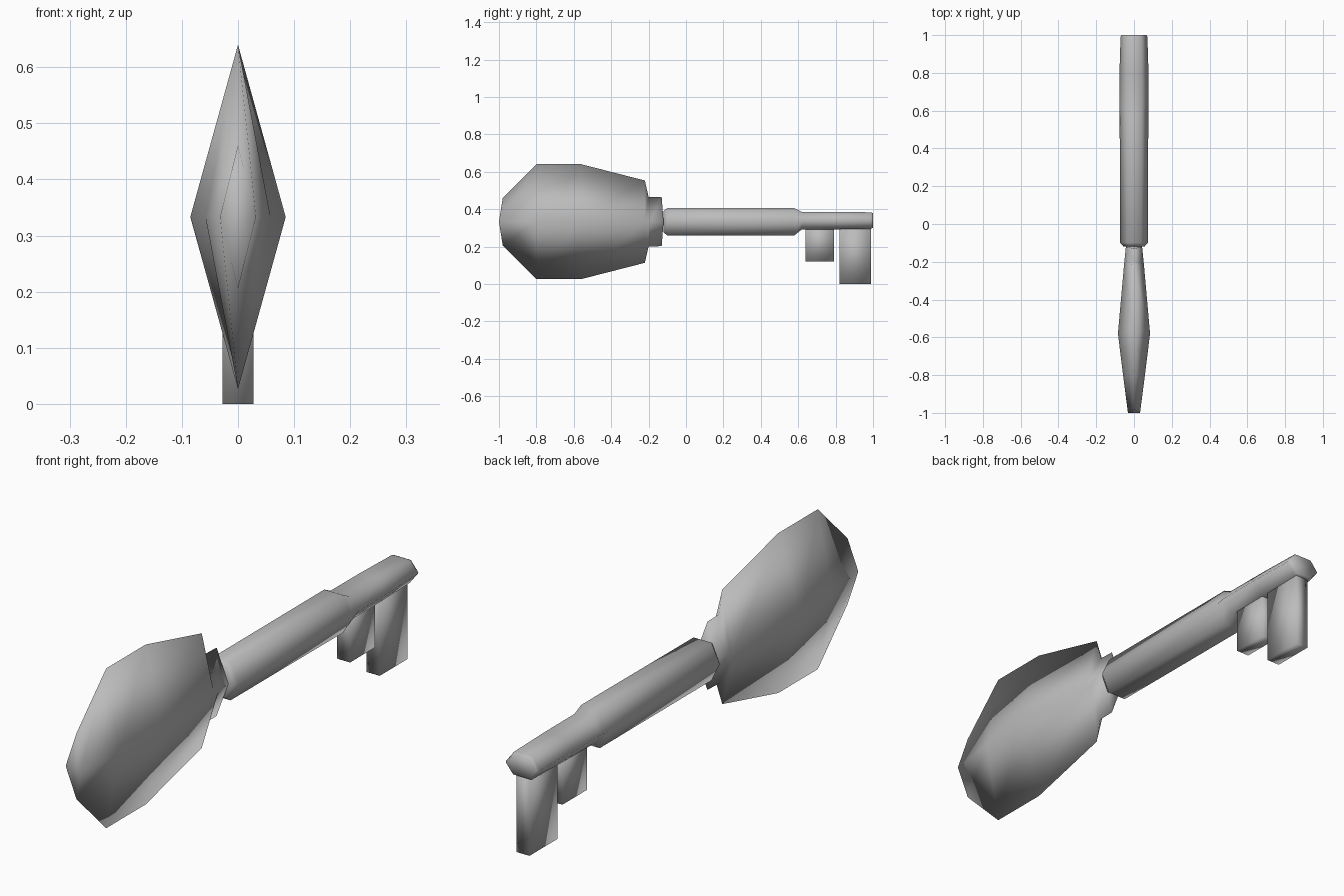
import bpy
import bmesh

cube = bpy.data.objects.get("Cube")
if cube:
    bpy.data.objects.remove(cube)

# Single metal colour
metal = bpy.data.materials.new("grey_metal")
metal.use_nodes = True
grey = (0.5, 0.5, 0.5, 1)
metal.diffuse_color = grey
metal.node_tree.nodes["Principled BSDF"].inputs["Base Color"].default_value = grey


def loft(name, rings):
    """Skin a list of equal-sized point rings and cap both ends."""
    bm = bmesh.new()
    loops = [[bm.verts.new(p) for p in ring] for ring in rings]
    n = len(loops[0])
    for a, b in zip(loops, loops[1:]):
        for i in range(n):
            j = (i + 1) % n
            bm.faces.new((a[i], a[j], b[j], b[i]))
    bm.faces.new(loops[0])
    bm.faces.new(loops[-1])
    bmesh.ops.recalc_face_normals(bm, faces=bm.faces)
    mesh = bpy.data.meshes.new(name)
    bm.to_mesh(mesh)
    bm.free()
    mesh.materials.append(metal)
    mesh.shade_smooth()
    obj = bpy.data.objects.new(name, mesh)
    bpy.context.collection.objects.link(obj)
    return obj


AXIS_Z = 0.333


def diamond(y_side, y_tip, half_w, half_h):
    return [(half_w, y_side, AXIS_Z), (0, y_tip, AXIS_Z + half_h),
            (-half_w, y_side, AXIS_Z), (0, y_tip, AXIS_Z - half_h)]


def hexagon(y, half_w, low, high):
    mid, flat = (low + high) / 2, half_w * 0.52
    return [(half_w, y, mid), (flat, y, high), (-flat, y, high),
            (-half_w, y, mid), (-flat, y, low), (flat, y, low)]


# Bow with its stepped collar
loft("bow", [diamond(*s) for s in (
    (-1.0, -0.98, 0.032, 0.127),
    (-0.8, -0.8, 0.058, 0.307),
    (-0.58, -0.56, 0.085, 0.307),
    (-0.22, -0.22, 0.053, 0.22),
    (-0.19, -0.2, 0.05, 0.133),
    (-0.12, -0.13, 0.043, 0.131))])

# Shaft, thinner towards the bit end
loft("shaft", [hexagon(*s) for s in (
    (-0.12, 0.055, 0.275, 0.39),
    (-0.1, 0.073, 0.26, 0.405),
    (0.58, 0.076, 0.26, 0.405),
    (0.62, 0.078, 0.292, 0.385),
    (0.8, 0.077, 0.292, 0.385),
    (0.99, 0.071, 0.295, 0.383),
    (1.0, 0.066, 0.3, 0.378))])

# Bit teeth under the shaft
for name, y0, y1, base in (("inner_tooth", 0.64, 0.79, 0.12),
                           ("outer_tooth", 0.82, 0.99, 0.0)):
    w = 0.028
    loft(name, [[(-w, y0, z), (w, y0, z), (w, y1, z), (-w, y1, z)]
                for z in (base, 0.33)])
